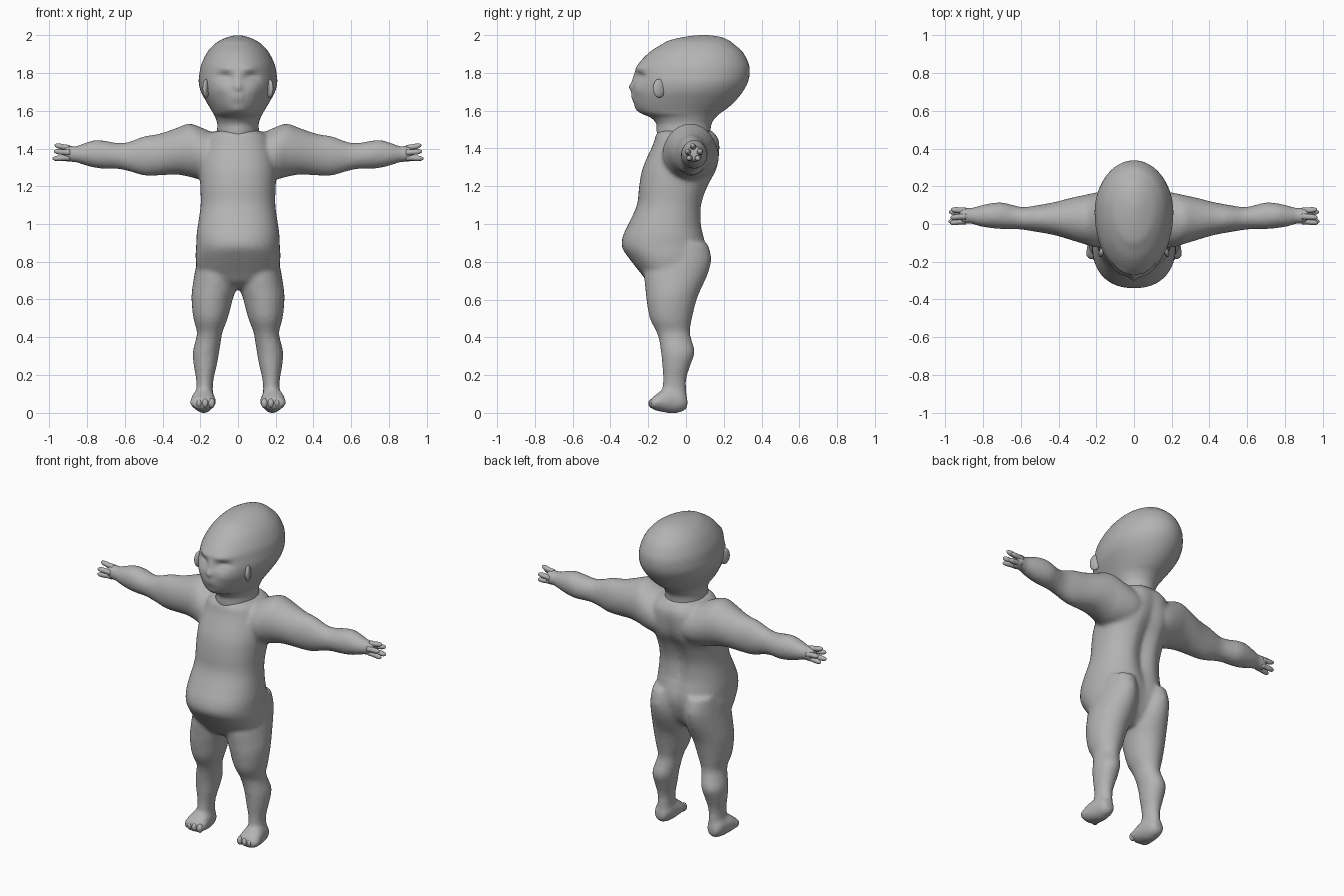
import bpy, bmesh, math
from mathutils import Matrix, Vector

skin = bpy.data.materials.new("grey skin")
skin.diffuse_color = (0.45, 0.45, 0.45, 1)


def refine(rows, k):
    """Catmull-Rom interpolation, k steps between the given rows."""
    out = []
    last = len(rows) - 1
    for i in range(last):
        p = [rows[max(0, min(last, i + d))] for d in (-1, 0, 1, 2)]
        for j in range(k):
            t = j / k
            out.append([0.5 * (2 * b + (c - a) * t + (2 * a - 5 * b + 4 * c - d) * t * t
                               + (3 * b - a - 3 * c + d) * t ** 3)
                        for a, b, c, d in zip(*p)])
    return out + [list(rows[-1])]


def loft(bm, rows, axis, n=24, k=3, side=1, mid=0.5, power=1.0):
    """Oval rings along an axis; row = (position, a_min, a_max, b_min, b_max)."""
    u, v = [i for i in range(3) if i != axis]
    rings = []
    for t, a0, a1, b0, b1 in refine(rows, k):
        m = b0 + (b1 - b0) * mid
        ring = []
        for i in range(n):
            ang = 2 * math.pi * i / n
            c, s = math.cos(ang), math.sin(ang)
            c = math.copysign(abs(c) ** power, c)
            s = math.copysign(abs(s) ** power, s)
            co = [0, 0, 0]
            co[axis] = t
            co[u] = (a0 + a1) / 2 + (a1 - a0) / 2 * c
            co[v] = m + s * ((b1 - m) if s > 0 else (m - b0))
            co[0] *= side
            ring.append(bm.verts.new(co))
        rings.append(ring)
    for r, q in zip(rings, rings[1:]):
        for i in range(n):
            bm.faces.new((r[i], r[(i + 1) % n], q[(i + 1) % n], q[i]))
    bm.faces.new(rings[0])
    bm.faces.new(rings[-1])
    return [vert for ring in rings for vert in ring]


def ball(bm, centre, size, tilt=0, axis='Z'):
    mat = (Matrix.Translation(centre) @ Matrix.Rotation(tilt, 4, axis)
           @ Matrix.Diagonal((*size, 1)))
    bmesh.ops.create_uvsphere(bm, u_segments=14, v_segments=8, radius=1, matrix=mat)


def finish(bm, name):
    bmesh.ops.recalc_face_normals(bm, faces=bm.faces[:])
    mesh = bpy.data.meshes.new(name)
    bm.to_mesh(mesh)
    bm.free()
    mesh.materials.append(skin)
    for p in mesh.polygons:
        p.use_smooth = True
    obj = bpy.data.objects.new(name, mesh)
    bpy.context.collection.objects.link(obj)
    return obj


def bump(x, z, cx, cz, sx, sz):
    return math.exp(-((x - cx) / sx) ** 2 - ((z - cz) / sz) ** 2)


# Torso: (height, half width, front, back)
torso = [(1.495, .115, -.14, .14), (1.47, .16, -.16, .165), (1.42, .185, -.175, .185),
         (1.3, .203, -.228, .175), (1.2, .2, -.248, .125), (1.1, .198, -.26, .092),
         (1.0, .212, -.305, .09), (.94, .22, -.333, .102), (.88, .222, -.34, .112),
         (.82, .225, -.303, .105), (.74, .21, -.24, .075), (.69, .15, -.2, .04),
         (.655, .07, -.14, 0)]
body = bmesh.new()
verts = loft(body, [(z, -w, w, f, b) for z, w, f, b in torso], 2, n=40, k=4, power=.88)
for v in verts:      # groove down the spine
    if v.co.y > 0:
        v.co.y -= .035 * bump(v.co.x, v.co.z, 0, 1.12, .045, .28)

# Arms run along x, legs along z, feet along y
arm = [(.02, -.1, .16, 1.25, 1.455), (.12, -.12, .175, 1.23, 1.48), (.2, -.125, .168, 1.235, 1.515),
       (.26, -.108, .155, 1.25, 1.533), (.33, -.087, .14, 1.262, 1.508), (.42, -.06, .117, 1.257, 1.478),
       (.5, -.045, .102, 1.257, 1.465), (.58, -.032, .09, 1.28, 1.435), (.64, -.027, .1, 1.292, 1.43),
       (.7, -.027, .115, 1.292, 1.441), (.76, -.022, .11, 1.298, 1.445), (.82, -.012, .097, 1.314, 1.427),
       (.865, .002, .085, 1.328, 1.412), (.9, .0, .088, 1.328, 1.418), (.925, .012, .077, 1.335, 1.405)]
leg = [(.9, .03, .2, -.15, .115), (.82, .018, .215, -.2, .135), (.74, .004, .23, -.222, .118),
       (.66, .008, .243, -.216, .082), (.6, .028, .247, -.21, .057), (.5, .054, .237, -.192, .032),
       (.43, .081, .218, -.157, .021), (.38, .09, .226, -.142, .032), (.32, .1, .24, -.133, .047),
       (.25, .112, .235, -.126, .023), (.18, .129, .223, -.121, .002), (.12, .133, .221, -.126, .002),
       (.07, .132, .228, -.13, .005), (.02, .15, .22, -.1, -.005)]
foot = [(.008, .155, .21, .025, .08), (-.02, .135, .23, .006, .12), (-.07, .124, .24, -.003, .135),
        (-.12, .119, .25, .003, .125), (-.165, .117, .255, .014, .092), (-.188, .128, .245, .025, .075)]
for side in (1, -1):
    loft(body, arm, 0, side=side)
    loft(body, leg, 2, side=side)
    loft(body, foot, 1, side=side)
obj = finish(body, "body")
remesh = obj.modifiers.new("fuse", 'REMESH')
remesh.mode = 'VOXEL'
remesh.voxel_size = .012
remesh.use_smooth_shade = True
soften = obj.modifiers.new("soften", 'SMOOTH')
soften.factor = .5
soften.iterations = 7

# Head and neck: (height, half width, front, back)
head = [(2.0, .015, .07, .115), (1.992, .05, .0, .175), (1.973, .095, -.085, .225),
        (1.95, .128, -.13, .256), (1.91, .163, -.192, .3), (1.85, .193, -.25, .331),
        (1.8, .204, -.27, .337), (1.75, .208, -.28, .327), (1.7, .196, -.284, .3),
        (1.65, .169, -.279, .26), (1.61, .145, -.262, .215), (1.585, .131, -.235, .18),
        (1.562, .119, -.185, .155), (1.53, .11, -.158, .135), (1.49, .112, -.155, .13),
        (1.45, .12, -.15, .13)]
bm = bmesh.new()
verts = loft(bm, [(z, -w, w, f, b) for z, w, f, b in head], 2, n=96, k=5, mid=.56)
# Sculpted face: (x, z, width, height, depth), x mirrored
face = [(.07, 1.778, .038, .022, .028), (.072, 1.77, .022, .01, -.014),
        (.06, 1.825, .045, .016, -.01), (.085, 1.71, .035, .03, -.006),
        (.01, 1.675, .022, .02, -.009), (.0, 1.674, .024, .005, .007),
        (.0, 1.725, .02, .022, -.017), (.0, 1.765, .013, .035, -.006),
        (.0, 1.605, .035, .018, -.005)]
for v in verts:
    if v.co.y < -.08:
        v.co.y += sum(d * bump(abs(v.co.x), v.co.z, x, z, sx, sz) for x, z, sx, sz, d in face)
finish(bm, "head")

# Ears
bm = bmesh.new()
for side in (1, -1):
    ball(bm, (side * .169, -.142, 1.718), (.015, .035, .05), side * .35)
finish(bm, "ears")

# Fingers: (y, z, tip y, tip z, tip x)
fingers = [(.04, 1.402, .035, 1.417, .972), (.016, 1.378, .006, 1.385, .975),
           (.07, 1.378, .076, 1.385, .97), (.024, 1.352, .014, 1.347, .983),
           (.06, 1.352, .064, 1.345, .98)]
bm = bmesh.new()
for side in (1, -1):
    for y, z, ty, tz, tx in fingers:
        rows = []
        for t, r in ((0, .018), (.35, .015), (.6, .0155), (.88, .012), (1, .004)):
            cy, cz = y + (ty - y) * t, z + (tz - z) * t
            rows.append((.89 + (tx - .89) * t, cy - r, cy + r, cz - r, cz + r))
        loft(bm, rows, 0, n=10, k=2, side=side)
finish(bm, "fingers")

# Toes
bm = bmesh.new()
for side in (1, -1):
    for x, y, r in ((.14, -.176, .022), (.174, -.178, .021), (.206, -.175, .019), (.234, -.163, .017)):
        ball(bm, (side * x, y, .05), (r * .85, r, r * 1.2))
finish(bm, "toes")
